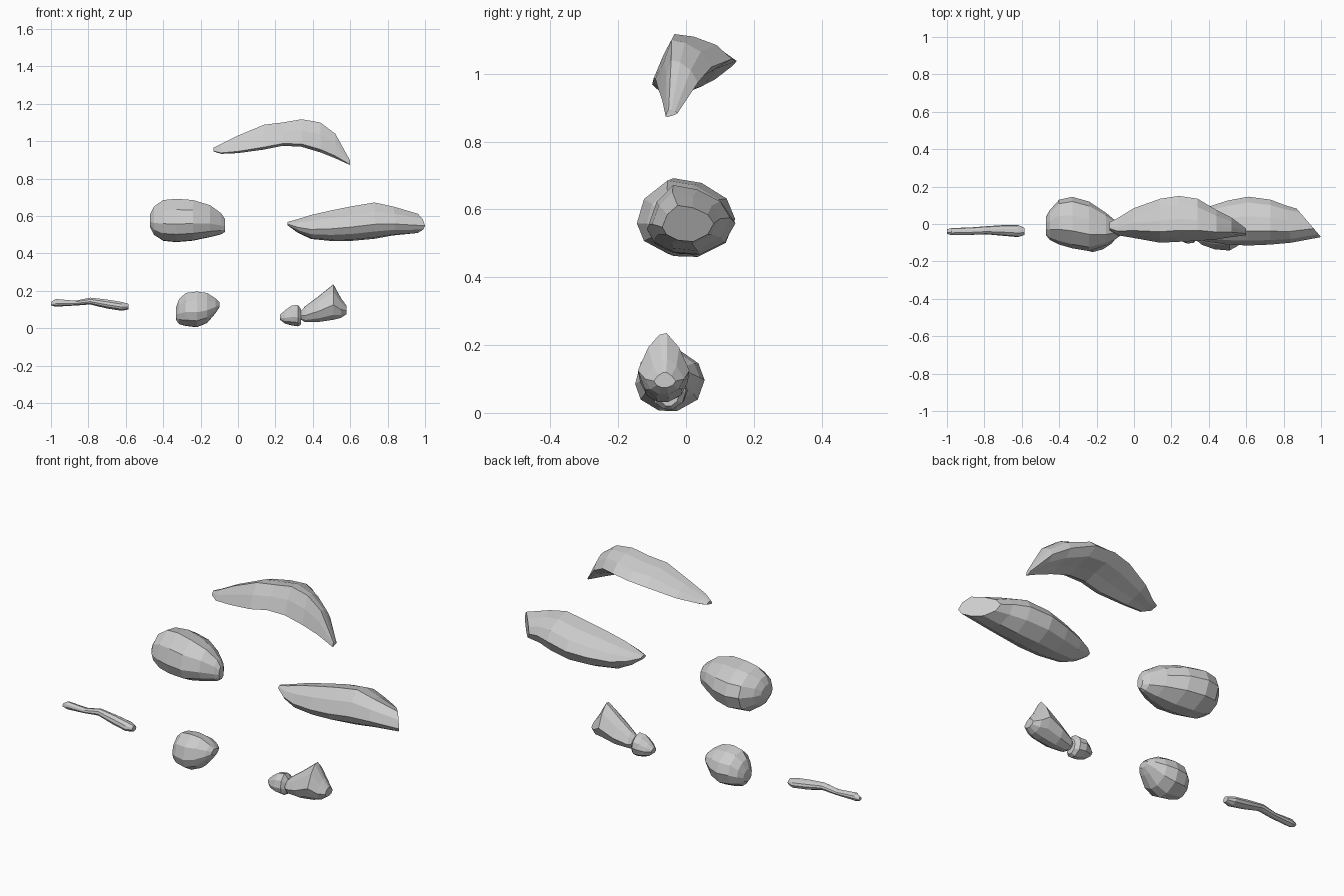
import bpy, bmesh


def loft(name, profile, stations):
    """Loft a normalised (y, z) outline through stations (x, y0, y1, z0, z1, x shift at the back)."""
    bm = bmesh.new()
    rings = []
    for x, y0, y1, z0, z1, *shift in stations:
        s = shift[0] if shift else 0
        rings.append([bm.verts.new((x + s * u, y0 + (y1 - y0) * u, z0 + (z1 - z0) * v))
                      for u, v in profile])
    n = len(profile)
    for a, b in zip(rings, rings[1:]):
        for i in range(n):
            j = (i + 1) % n
            bm.faces.new((a[i], a[j], b[j], b[i]))
    bm.faces.new(rings[0])
    bm.faces.new(rings[-1])
    bmesh.ops.recalc_face_normals(bm, faces=bm.faces)
    mesh = bpy.data.meshes.new(name)
    bm.to_mesh(mesh)
    bm.free()
    obj = bpy.data.objects.new(name, mesh)
    bpy.context.collection.objects.link(obj)
    return obj


# Outlines: arched shell, wedge, rounded lump, pointed lump
SHELL = [(0, .1), (.11, .6), (.25, 1), (.5, .95), (.8, .78), (1, .5),
         (.75, .28), (.42, .14), (.15, 0)]
WEDGE = [(0, .4), (.1, .75), (.3, 1), (.6, .93), (.88, .75), (1, .5),
         (.88, .2), (.6, 0), (.3, .04), (.08, .2)]
ROUND = [(0, .42), (.08, .75), (.34, 1), (.64, .94), (.91, .74), (1, .48),
         (.9, .18), (.6, 0), (.34, .01), (.08, .18)]
POINTED = [(0, .42), (.2, .78), (.42, .98), (.56, 1), (.8, .78), (1, .42),
           (.86, .14), (.6, 0), (.35, 0), (.13, .14)]

# Upper arched piece
loft("upper_arched_piece", SHELL, [
    (-.13, -.035, .01, .945, .965),
    (-.09, -.06, .03, .932, .985),
    (.0, -.075, .085, .936, 1.03),
    (.14, -.10, .135, .955, 1.088),
    (.24, -.095, .15, .975, 1.10),
    (.34, -.09, .135, .97, 1.117),
    (.44, -.082, .075, .94, 1.10),
    (.52, -.07, .035, .908, 1.04),
    (.60, -.06, -.025, .872, .895)])

# Middle wedge piece with a slanted back end
loft("middle_wedge_piece", WEDGE, [
    (.265, -.04, .0, .55, .568),
    (.32, -.075, .05, .51, .583),
    (.39, -.095, .09, .477, .605),
    (.50, -.11, .125, .466, .63),
    (.61, -.115, .146, .467, .652),
    (.73, -.11, .13, .478, .672),
    (.84, -.10, .10, .495, .65, -.03),
    (1.0, -.07, .082, .505, .612, -.13)])

# Middle rounded lump
loft("middle_rounded_lump", ROUND, [
    (-.47, -.06, .04, .54, .61),
    (-.45, -.085, .075, .50, .65),
    (-.40, -.11, .13, .467, .685),
    (-.33, -.13, .145, .46, .692),
    (-.24, -.145, .12, .468, .685),
    (-.15, -.115, .06, .487, .658),
    (-.09, -.075, .01, .502, .615),
    (-.07, -.06, -.02, .515, .585)])

# Lower thin rod with swollen ends
loft("lower_thin_rod", ROUND, [
    (-1.0, -.052, -.028, .122, .14),
    (-.975, -.06, -.022, .115, .156),
    (-.87, -.058, -.018, .121, .147),
    (-.79, -.055, -.012, .127, .163),
    (-.70, -.063, -.006, .105, .153),
    (-.62, -.07, -.005, .093, .14),
    (-.585, -.058, -.022, .1, .13)])

# Lower ball
loft("lower_ball", ROUND, [
    (-.332, -.08, -.01, .045, .11),
    (-.315, -.105, .02, .022, .155),
    (-.28, -.135, .045, .012, .188),
    (-.22, -.15, .055, .005, .196),
    (-.165, -.135, .04, .028, .188),
    (-.12, -.105, .01, .08, .16),
    (-.10, -.08, -.02, .11, .14)])

# Lower pointed lump
loft("lower_pointed_lump", POINTED, [
    (.338, -.09, -.035, .045, .095),
    (.36, -.11, -.015, .032, .118),
    (.43, -.135, .005, .033, .17),
    (.51, -.142, .01, .045, .235),
    (.55, -.12, -.005, .055, .162),
    (.58, -.095, -.03, .075, .12)])

# Lower small nub
loft("lower_small_nub", ROUND, [
    (.225, -.07, -.03, .045, .072),
    (.25, -.09, -.01, .025, .095),
    (.285, -.105, .005, .015, .12),
    (.32, -.1, .0, .01, .125),
    (.338, -.08, -.02, .02, .1)])
